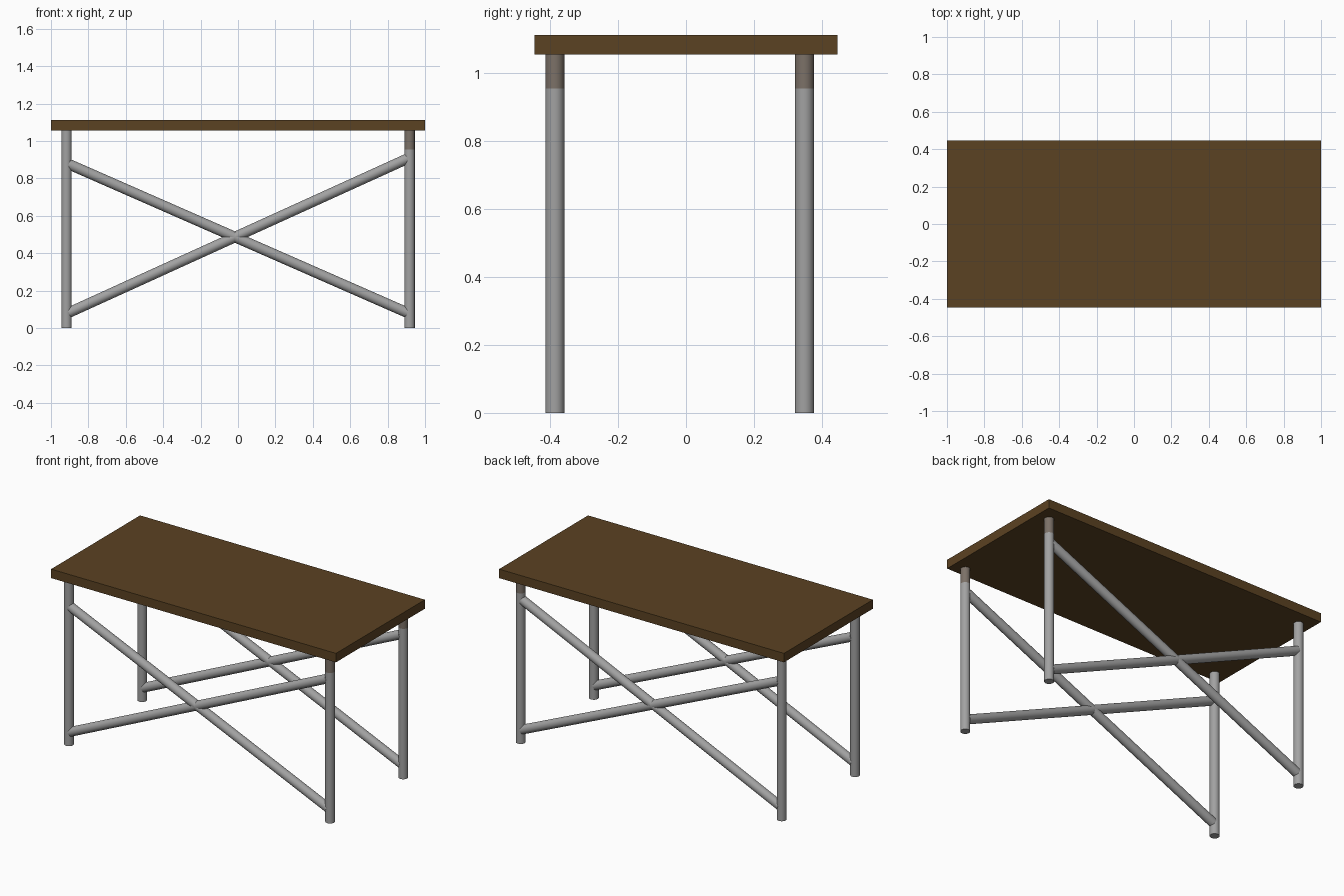
import bpy, bmesh, math
from mathutils import Vector

if "Cube" in bpy.data.objects:
    bpy.data.objects.remove(bpy.data.objects["Cube"])


def material(name, rgb):
    m = bpy.data.materials.new(name)
    m.diffuse_color = (*rgb, 1)
    m.use_nodes = True
    m.node_tree.nodes["Principled BSDF"].inputs["Base Color"].default_value = m.diffuse_color
    return m


wood = material("dark_wood", (0.105, 0.054, 0.016))
steel = material("grey_steel", (0.36, 0.36, 0.36))
taupe = material("stained_steel", (0.20, 0.165, 0.137))


def rod(name, a, b, r, mat):
    """Smooth cylinder between two points."""
    a, b = Vector(a), Vector(b)
    d = b - a
    bpy.ops.mesh.primitive_cylinder_add(vertices=32, radius=r, depth=d.length, location=(a + b) / 2)
    o = bpy.context.object
    o.name = name
    o.rotation_euler = d.to_track_quat('Z', 'Y').to_euler()
    o.data.materials.append(mat)
    bpy.ops.object.shade_smooth_by_angle(angle=math.radians(40))
    return o


# table top
bpy.ops.mesh.primitive_cube_add(size=1, location=(0, 0, 1.0835))
top = bpy.context.object
top.name = "table_top"
top.scale = (2, 0.892, 0.057)
top.data.materials.append(wood)

LEG_X, LEG_R, LEG_TOP = 0.917, 0.028, 1.055

for side, y in (("front", -0.386), ("back", 0.3485)):
    # legs
    for end, x in (("left", -LEG_X), ("right", LEG_X)):
        leg = rod(f"{side}_{end}_leg", (x, y, 0), (x, y, LEG_TOP), LEG_R, steel)
        if end == "right":
            # stained upper part of the right legs
            leg.data.materials.append(taupe)
            bm = bmesh.new()
            bm.from_mesh(leg.data)
            cut = 0.955 - LEG_TOP / 2
            bmesh.ops.bisect_plane(bm, geom=bm.verts[:] + bm.edges[:] + bm.faces[:],
                                   plane_co=(0, 0, cut), plane_no=(0, 0, 1))
            for f in bm.faces:
                f.material_index = int(f.calc_center_median().z > cut)
            bm.to_mesh(leg.data)
            bm.free()
    # crossed braces
    rod(f"{side}_rising_brace", (-0.905, y, 0.082), (0.905, y, 0.905), 0.028, steel)
    rod(f"{side}_falling_brace", (-0.905, y, 0.876), (0.905, y, 0.082), 0.028, steel)
